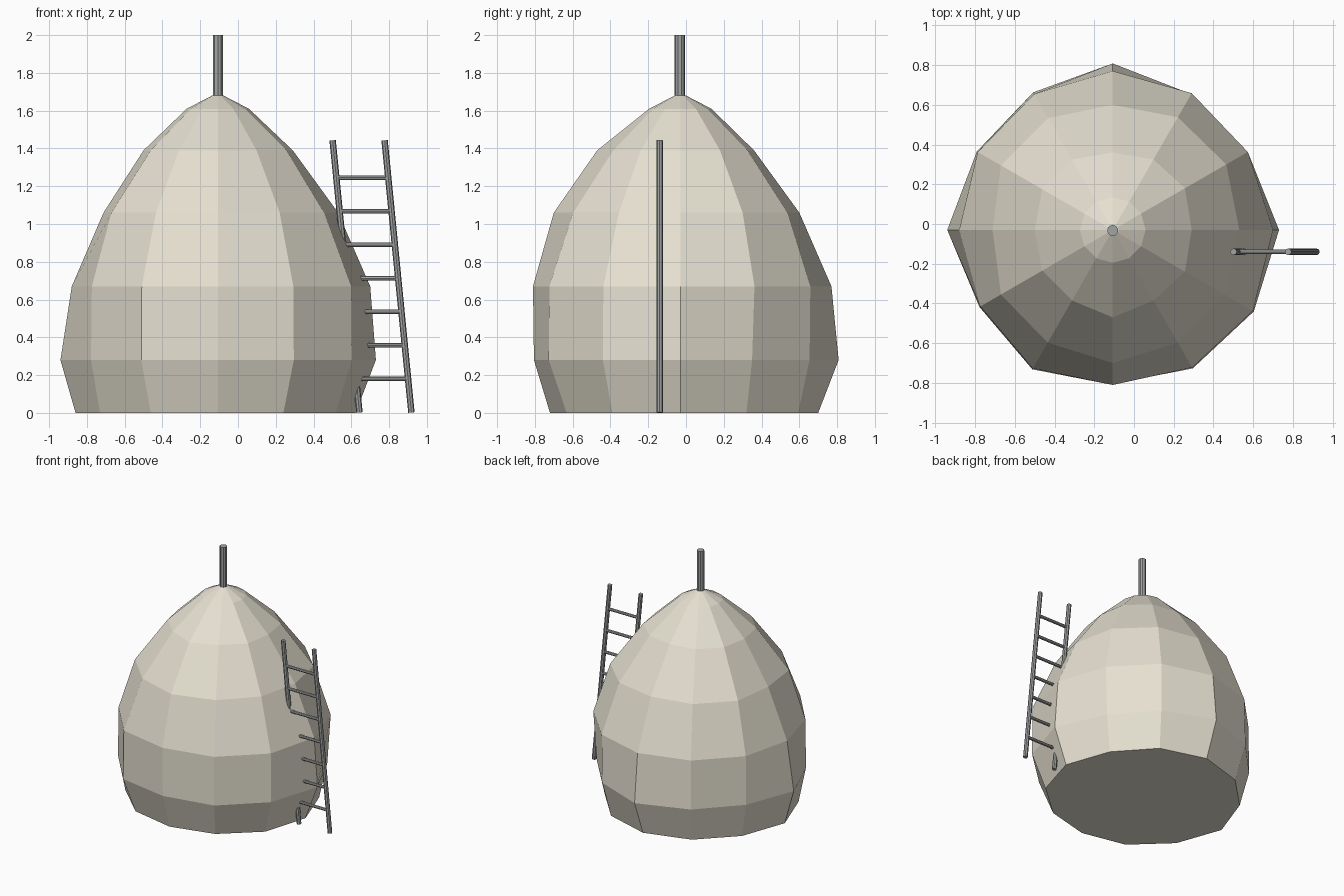
import bpy, bmesh, math
from mathutils import Vector

if "Cube" in bpy.data.objects:
    bpy.data.objects.remove(bpy.data.objects["Cube"])

CX, CY = -0.107, -0.03


def material(name, rgb):
    m = bpy.data.materials.new(name)
    m.diffuse_color = (*rgb, 1)
    m.use_nodes = True
    m.node_tree.nodes["Principled BSDF"].inputs["Base Color"].default_value = m.diffuse_color
    return m


straw = material("straw", (0.78, 0.74, 0.63))
wood = material("grey_wood", (0.36, 0.37, 0.37))


def add_object(name, bm, mat):
    bmesh.ops.recalc_face_normals(bm, faces=bm.faces)
    me = bpy.data.meshes.new(name)
    bm.to_mesh(me)
    bm.free()
    me.materials.append(mat)
    ob = bpy.data.objects.new(name, me)
    bpy.context.collection.objects.link(ob)
    return ob


def rod(name, a, b, r, sides=8):
    a, b = Vector(a), Vector(b)
    d = b - a
    bm = bmesh.new()
    bmesh.ops.create_cone(bm, cap_ends=True, segments=sides,
                          radius1=r, radius2=r, depth=d.length)
    ob = add_object(name, bm, wood)
    ob.rotation_euler = d.to_track_quat('Z', 'Y').to_euler()
    ob.location = (a + b) / 2
    return ob


# Haystack: uneven 12-sided rings, radii every 30 degrees from +x
rings = [
    (0.00, [.73, .70, .72, .73, .72, .72, .753, .72, .71, .69, .695, .72]),
    (0.28, [.837, .76, .79, .838, .80, .79, .833, .775, .81, .775, .805, .82]),
    (0.67, [.807, .785, .795, .80, .79, .785, .773, .77, .805, .78, .80, .815]),
    (1.06, [.637, .66, .655, .63, .65, .65, .605, .65, .655, .67, .655, .65]),
    (1.39, [.397, .42, .41, .39, .41, .41, .393, .41, .41, .44, .41, .42]),
    (1.61, [.165] * 12),
    (1.68, [.03] * 12),
]
bm = bmesh.new()
loops = []
for z, radii in rings:
    loops.append([bm.verts.new((CX + r * math.cos(math.radians(30 * i)),
                                CY + r * math.sin(math.radians(30 * i)), z))
                  for i, r in enumerate(radii)])
for lo, hi in zip(loops, loops[1:]):
    for i in range(12):
        j = (i + 1) % 12
        bm.faces.new((lo[i], lo[j], hi[j], hi[i]))
bm.faces.new(loops[0])
bm.faces.new(loops[-1])
add_object("haystack", bm, straw)

# Centre pole
rod("centre_pole", (CX, CY - 0.003, 1.4), (CX, CY - 0.003, 2.0), 0.028, 10)

# Ladder leaning against the right side
LY, TOP = -0.14, 1.443


def rail_x(foot, z):
    return foot - 0.142 * z / TOP


for name, foot in (("inner_rail", 0.643), ("outer_rail", 0.918)):
    rod("ladder_" + name, (foot, LY, 0.002), (rail_x(foot, TOP), LY, TOP), 0.017)
for i in range(7):
    z = 0.18 + i * 0.1775
    rod(f"ladder_rung_{i + 1}", (rail_x(0.643, z), LY, z),
        (rail_x(0.918, z), LY, z), 0.012)
